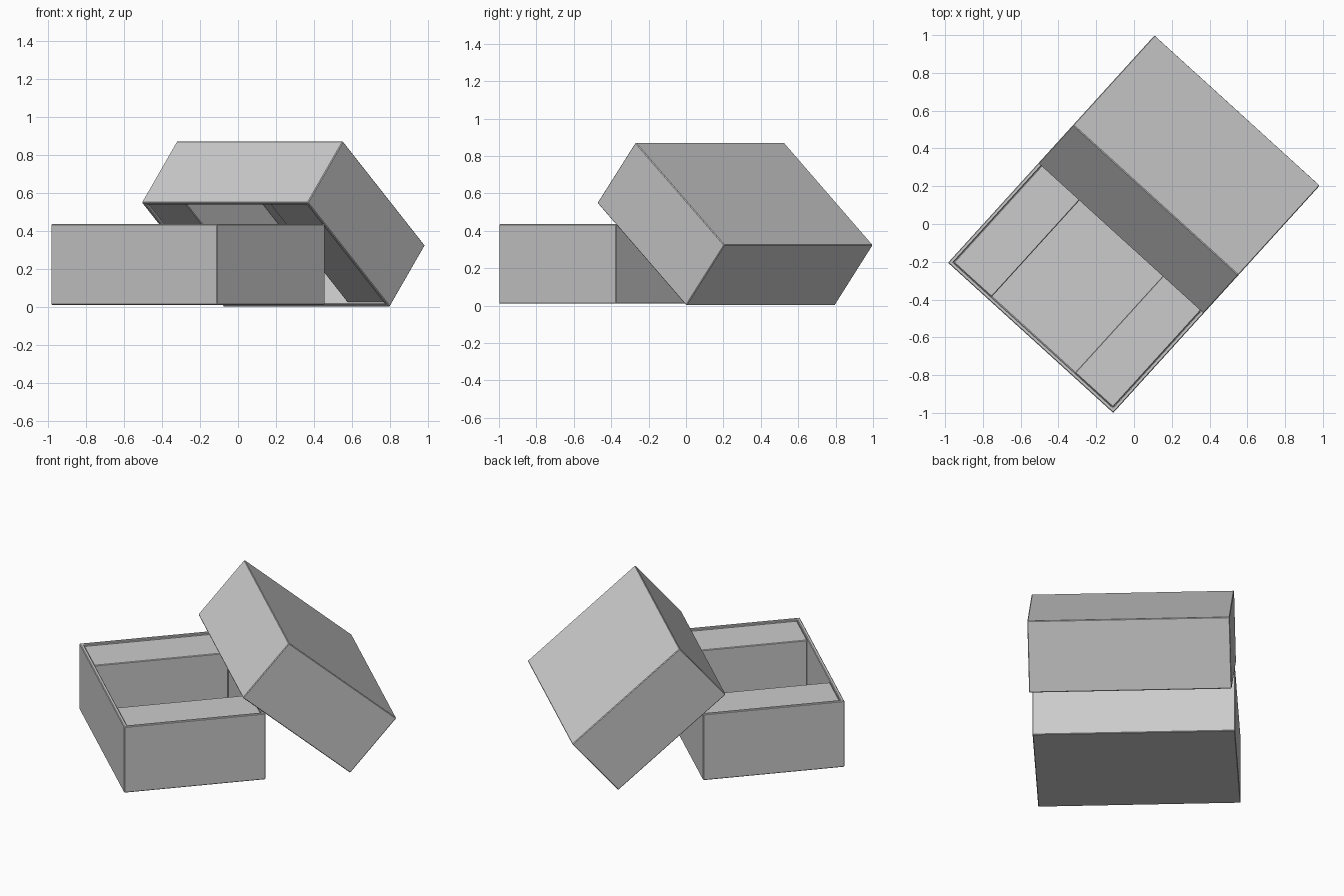
import bpy, bmesh, math
from mathutils import Matrix, Vector

if "Cube" in bpy.data.objects:
    bpy.data.objects.remove(bpy.data.objects["Cube"])

L, D, H = 1.182, 0.845, 0.425    # box length, width, height
T = 0.021                        # wall thickness
LEDGE = 0.272                    # width of the end ledges
DROP = 0.011                     # ledges sit just below the rim
YAW = Matrix.Rotation(math.radians(-42.26), 4, 'Z')


def finish(name, bm, matrix, bevel):
    bmesh.ops.recalc_face_normals(bm, faces=bm.faces)
    me = bpy.data.meshes.new(name)
    bm.to_mesh(me)
    bm.free()
    ob = bpy.data.objects.new(name, me)
    bpy.context.collection.objects.link(ob)
    ob.matrix_world = matrix
    mod = ob.modifiers.new("edge_bevel", 'BEVEL')
    mod.width, mod.segments = bevel, 1
    return ob


def cuboid(size, centre):
    bm = bmesh.new()
    bmesh.ops.create_cube(bm, size=1, matrix=Matrix.Translation(centre) @ Matrix.Diagonal((*size, 1)))
    return bm


def open_box(name, matrix):
    # shell: inset the top face, then sink it to form walls and floor
    bm = cuboid((L, D, H), (0, 0, H / 2))
    bm.faces.ensure_lookup_table()
    top = max(bm.faces, key=lambda f: f.calc_center_median().z)
    bmesh.ops.inset_region(bm, faces=[top], thickness=T, use_even_offset=True)
    bmesh.ops.translate(bm, verts=top.verts, vec=(0, 0, 0))
    ext = bmesh.ops.extrude_discrete_faces(bm, faces=[top])
    bmesh.ops.translate(bm, verts=ext["faces"][0].verts, vec=(0, 0, T - H))
    finish(name + "_shell", bm, matrix, 0.004)
    # raised block at each end, leaving a central compartment
    h = H - T - DROP
    for side, s in (("left", -1), ("right", 1)):
        bm = cuboid((LEDGE, D - 2 * T, h), (s * (L / 2 - T - LEDGE / 2), 0, T + h / 2))
        finish(f"{name}_{side}_ledge", bm, matrix, 0.004)


# lower box, standing upright
open_box("base", YAW @ Matrix.Translation((0, -0.814 + D / 2, 0.01)))

# matching lid, turned over and leaning on the back edge of the base
a = math.radians(40.5)
along = Vector((0, math.cos(a), -math.sin(a)))    # down the open side
up = Vector((0, math.sin(a), math.cos(a)))        # rim towards lid top
low_rim = Vector((0, 0.814 - H * math.sin(a), 0))
origin = low_rim - along * D / 2 + up * H
axes = Matrix((Vector((1, 0, 0)), -along, -up)).transposed().to_4x4()
open_box("lid", YAW @ Matrix.Translation(origin) @ axes)
